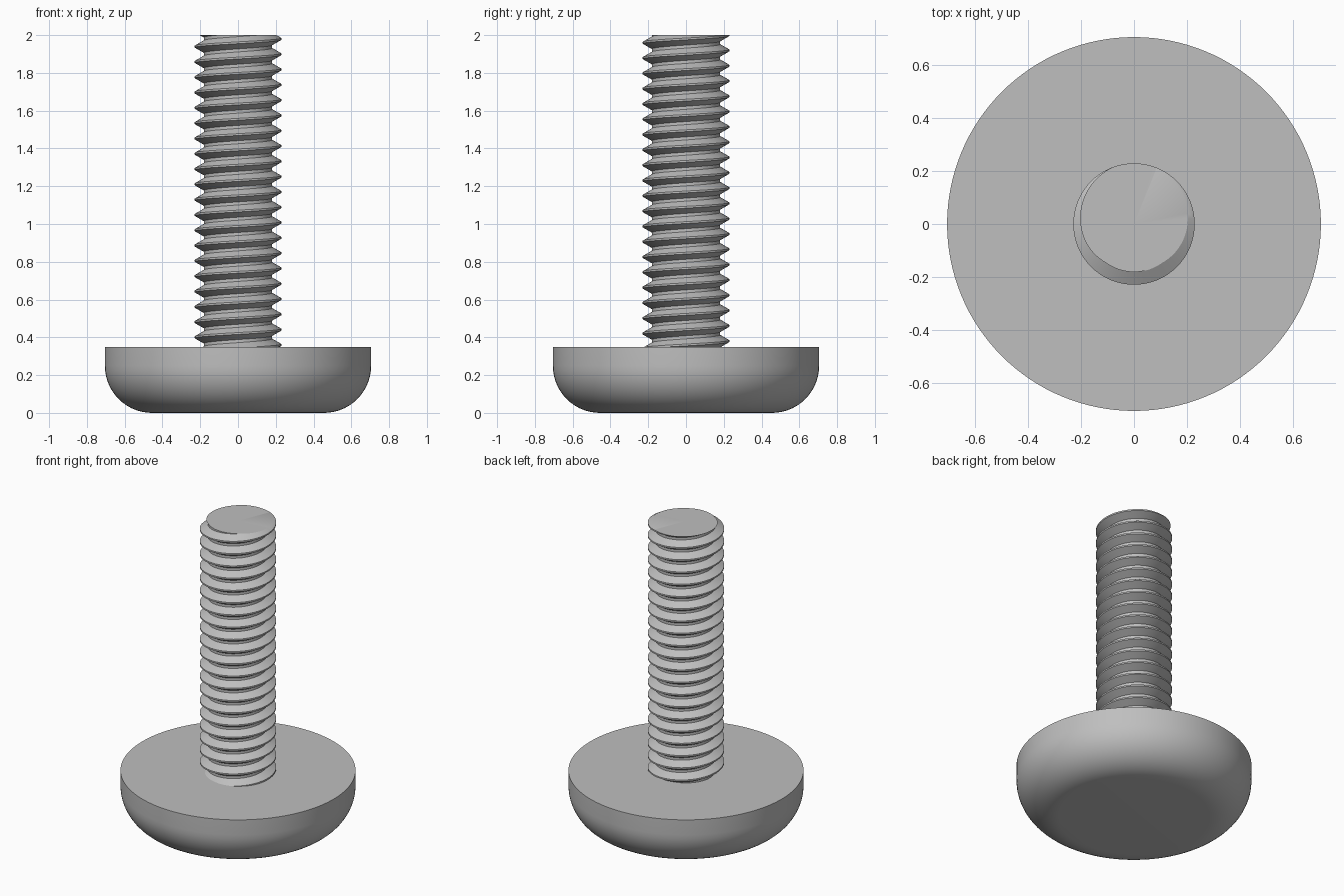
import bpy, bmesh, math

cube = bpy.data.objects.get("Cube")
if cube:
    bpy.data.objects.remove(cube, do_unlink=True)

metal = bpy.data.materials.new("grey_metal")
metal.use_nodes = True
metal.diffuse_color = (0.52, 0.52, 0.52, 1)
metal.node_tree.nodes["Principled BSDF"].inputs["Base Color"].default_value = (0.52, 0.52, 0.52, 1)

TOP = 2.0
HEAD_TOP = 0.35
HEAD_R = 0.705
ROUND = 0.25
ROOT, CREST = 0.181, 0.229
PITCH = 0.081


def add_object(name, bm):
    bmesh.ops.recalc_face_normals(bm, faces=bm.faces)
    mesh = bpy.data.meshes.new(name)
    bm.to_mesh(mesh)
    bm.free()
    obj = bpy.data.objects.new(name, mesh)
    bpy.context.collection.objects.link(obj)
    mesh.materials.append(metal)
    bpy.ops.object.select_all(action='DESELECT')
    obj.select_set(True)
    bpy.context.view_layer.objects.active = obj
    bpy.ops.object.shade_smooth_by_angle(angle=math.radians(30))
    return obj


def point(radius, angle, z):
    return (radius * math.cos(angle), radius * math.sin(angle), z)


# Round foot: flat disc with a quarter-round lower edge
def build_foot(sides=128, arc_steps=14):
    profile = []
    for i in range(arc_steps + 1):
        a = math.pi / 2 * i / arc_steps
        profile.append((HEAD_R - ROUND + ROUND * math.sin(a), ROUND - ROUND * math.cos(a)))
    profile.append((HEAD_R, HEAD_TOP))
    bm = bmesh.new()
    rings = [[bm.verts.new(point(r, math.tau * s / sides, z)) for s in range(sides)]
             for r, z in profile]
    for low, high in zip(rings, rings[1:]):
        for s in range(sides):
            t = (s + 1) % sides
            bm.faces.new((low[s], low[t], high[t], high[s]))
    bm.faces.new(rings[0])
    bm.faces.new(rings[-1])
    return add_object("foot", bm)


# Threaded shaft: V profile swept along a helix, trimmed flat at both ends
def build_shaft(sides=64):
    # offsets along the axis, as fractions of the pitch, from the crest centre
    profile = [(-0.5, ROOT), (-0.4, ROOT), (-0.06, CREST),
               (0.06, CREST), (0.4, ROOT), (0.5, ROOT)]
    bottom = HEAD_TOP - 0.02
    turns = math.ceil((TOP - bottom) / PITCH) + 4
    start = TOP - (turns - 2) * PITCH
    bm = bmesh.new()
    strips = []
    for k in range(turns * sides + 1):
        angle = math.pi / 2 + math.tau * k / sides
        z = start + PITCH * k / sides
        strips.append([bm.verts.new(point(r, angle, z + f * PITCH)) for f, r in profile])
    for a, b in zip(strips, strips[1:]):
        for i in range(len(profile) - 1):
            bm.faces.new((a[i], b[i], b[i + 1], a[i + 1]))
    bmesh.ops.remove_doubles(bm, verts=bm.verts, dist=0.0001)
    for height, up in ((TOP, 1), (bottom, -1)):
        cut = bmesh.ops.bisect_plane(
            bm, geom=bm.verts[:] + bm.edges[:] + bm.faces[:], dist=0.00001,
            plane_co=(0, 0, height), plane_no=(0, 0, up), clear_outer=True)
        # cap the trimmed end with a fan from the axis
        rim = [e for e in bm.edges if e.is_boundary
               and all(abs(v.co.z - height) < 0.0001 for v in e.verts)]
        centre = bm.verts.new((0, 0, height))
        for e in rim:
            bm.faces.new((e.verts[0], e.verts[1], centre))
    return add_object("threaded_shaft", bm)


build_foot()
build_shaft()
